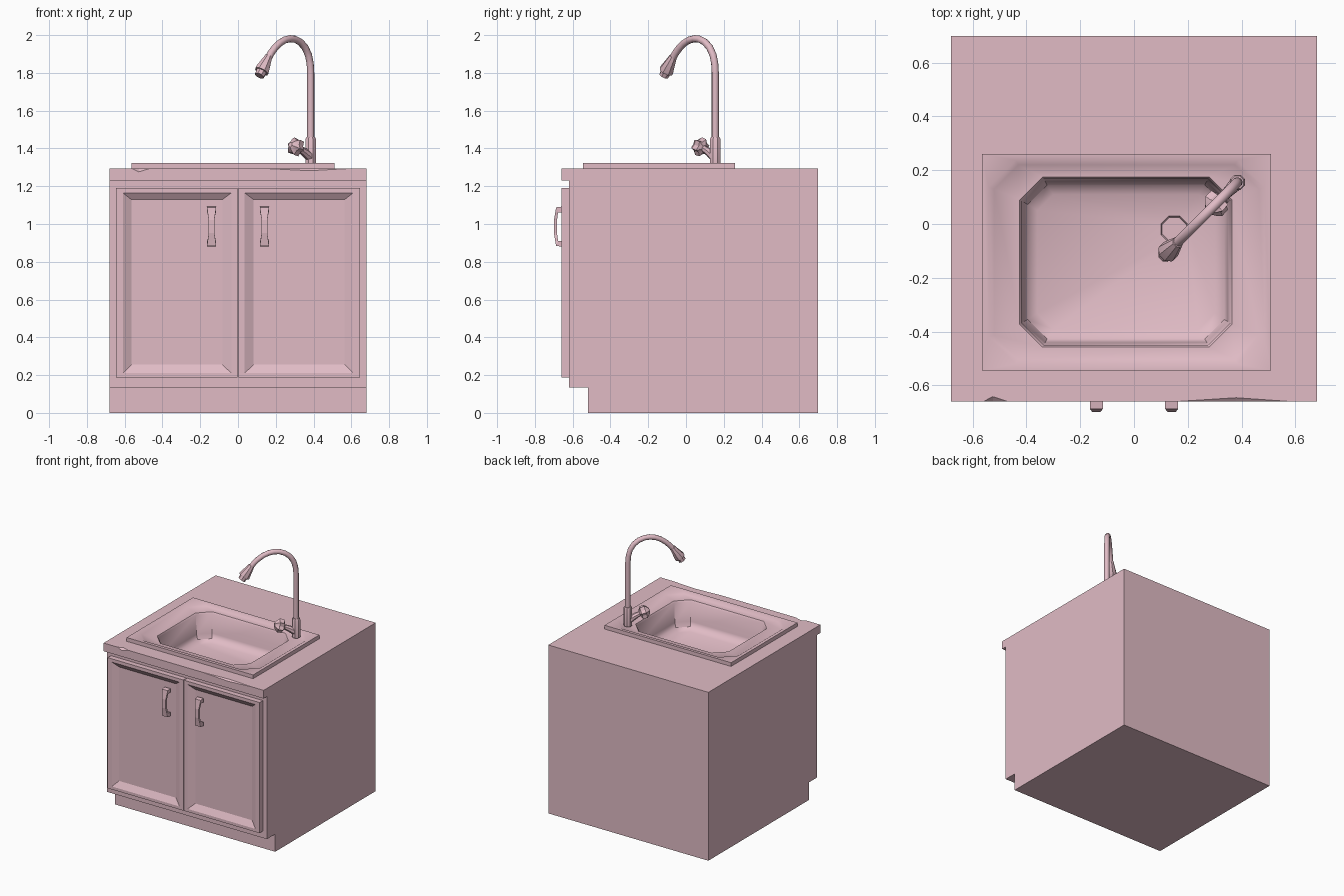
import bpy, bmesh, math
from mathutils import Vector

if "Cube" in bpy.data.objects:
    bpy.data.objects.remove(bpy.data.objects["Cube"])

pink = bpy.data.materials.new("pink")
pink.diffuse_color = (0.75, 0.5, 0.56, 1)
pink.use_nodes = True
pink.node_tree.nodes["Principled BSDF"].inputs["Base Color"].default_value = pink.diffuse_color


def finish(name, bm, smooth=None):
    bmesh.ops.remove_doubles(bm, verts=bm.verts, dist=1e-5)
    bmesh.ops.recalc_face_normals(bm, faces=bm.faces)
    me = bpy.data.meshes.new(name)
    bm.to_mesh(me)
    bm.free()
    ob = bpy.data.objects.new(name, me)
    bpy.context.collection.objects.link(ob)
    me.materials.append(pink)
    if smooth:
        bpy.ops.object.select_all(action='DESELECT')
        ob.select_set(True)
        bpy.context.view_layer.objects.active = ob
        bpy.ops.object.shade_smooth_by_angle(angle=math.radians(smooth))
    return ob


def loft(name, rings, smooth=None, caps=(True, True)):
    """Skin a list of closed rings that share the same point count."""
    bm = bmesh.new()
    vs = [[bm.verts.new(p) for p in r] for r in rings]
    n = len(rings[0])
    for a, b in zip(vs, vs[1:]):
        for i in range(n):
            j = (i + 1) % n
            bm.faces.new((a[i], a[j], b[j], b[i]))
    if caps[0]:
        bm.faces.new(vs[0][::-1])
    if caps[1]:
        bm.faces.new(vs[-1])
    return finish(name, bm, smooth)


def chamfered(x0, x1, y0, y1, c, z):
    return [(x0 + c, y0, z), (x1 - c, y0, z), (x1, y0 + c, z), (x1, y1 - c, z),
            (x1 - c, y1, z), (x0 + c, y1, z), (x0, y1 - c, z), (x0, y0 + c, z)]


def subtract(ob, cutter):
    mod = ob.modifiers.new("cut", 'BOOLEAN')
    mod.operation = 'DIFFERENCE'
    mod.solver = 'EXACT'
    mod.object = cutter
    bpy.context.view_layer.objects.active = ob
    bpy.ops.object.modifier_apply(modifier=mod.name)
    bpy.data.objects.remove(cutter)


# cabinet body with toe kick and overhanging counter, one extruded profile
side = [(-.52, 0), (.70, 0), (.70, 1.293), (-.66, 1.293), (-.66, 1.23),
        (-.62, 1.23), (-.62, .135), (-.52, .135)]
body = loft("cabinet_body", [[(x, y, z) for y, z in side] for x in (-.68, .68)])

# hole for the basin
subtract(body, loft("basin_cutter", [chamfered(-.47, .41, -.49, .21, .06, z) for z in (1.04, 1.4)]))

# two shallow chips in the counter's front edge
for x0, x1, xm, drop, back in ((-.56, -.47, -.525, .017, .018), (.16, .58, .38, .011, .014)):
    bm = bmesh.new()
    for p in ((x0, -.66, 1.293), (x1, -.66, 1.293), (xm, -.66, 1.293 - drop),
              (xm, -.66 + back, 1.293), (xm, -.70, 1.33)):
        bm.verts.new(p)
    bmesh.ops.convex_hull(bm, input=bm.verts)
    subtract(body, finish("chip_cutter", bm))

# sink: raised rim, sunken ledge, basin and floor falling to the drain
loft("sink_basin", [
    chamfered(-.565, .51, -.545, .26, 0, 1.285),
    chamfered(-.565, .51, -.545, .26, 0, 1.322),
    chamfered(-.54, .485, -.52, .237, .10, 1.322),
    chamfered(-.52, .465, -.503, .22, .09, 1.308),
    chamfered(-.425, .365, -.458, .175, .085, 1.305),
    chamfered(-.418, .358, -.45, .168, .082, 1.293),
    chamfered(-.408, .348, -.44, .158, .078, 1.15),
    chamfered(-.395, .335, -.427, .145, .072, 1.115),
    chamfered(-.36, .30, -.392, .11, .06, 1.095),
    chamfered(.10, .20, -.07, .03, .03, 1.085),
    chamfered(.105, .195, -.065, .025, .027, 1.075)], 40, (False, True))


def door_ring(s, x0, x1, z0, z1, y):
    return [(s * x0, y, z0), (s * x1, y, z0), (s * x1, y, z1), (s * x0, y, z1)]


for s, label in ((-1, "left"), (1, "right")):
    # door: flat frame, sloped moulding, sunken panel
    loft(label + "_door", [
        door_ring(s, .003, .645, .187, 1.19, -.615),
        door_ring(s, .003, .645, .187, 1.19, -.66),
        door_ring(s, .035, .61, .21, 1.165, -.66),
        door_ring(s, .082, .565, .255, 1.13, -.635)])

    # pull handle: outer (y, z), inner (y, z), half width at each station
    half = [((-.655, 1.092), (-.655, 1.062), .024),
            ((-.688, 1.088), (-.677, 1.062), .024),
            ((-.692, 1.062), (-.678, 1.056), .021),
            ((-.699, 1.02), (-.683, 1.02), .015)]
    low = [((a[0], 1.972 - a[1]), (b[0], 1.972 - b[1]), w) for a, b, w in half[::-1]]
    loft(label + "_handle", [
        [(s * .14 - w, *a), (s * .14 + w, *a), (s * .14 + w, *b), (s * .14 - w, *b)]
        for a, b, w in half + low])

# tap parts all lie in one diagonal plane: s runs toward the spout, z is up
OX, OY = .385, .155
SIDE = Vector((1, -1, 0)).normalized()


def tap_part(name, stations, sides, lobe=1.0, smooth=40):
    pts = [Vector((OX - s, OY - s, z)) for s, z, r in stations]
    n = len(pts)
    rings = []
    for i, p in enumerate(pts):
        t = (pts[min(i + 1, n - 1)] - pts[max(i - 1, 0)]).normalized()
        up = SIDE.cross(t)
        ring = []
        for k in range(sides):
            a = math.tau * (k + .5) / sides
            r = stations[i][2] * (lobe if k % 2 else 1)
            ring.append(p + (SIDE * math.cos(a) + up * math.sin(a)) * r)
        rings.append(ring)
    return loft(name, rings, smooth)


tap_part("tap_base", [(0, 1.315, .03), (0, 1.45, .03), (0, 1.46, .025)], 8)
arc = [(0, 1.45), (0, 1.80), (.003, 1.85), (.012, 1.895), (.03, 1.935), (.055, 1.963),
       (.083, 1.978), (.11, 1.981), (.138, 1.974), (.165, 1.957), (.19, 1.932),
       (.21, 1.905), (.226, 1.875)]
tap_part("tap_spout", [(s, z, .019) for s, z in arc], 10, smooth=60)
tap_part("spray_head", [(.222, 1.888, .021), (.228, 1.874, .024), (.257, 1.815, .040),
                        (.261, 1.807, .038)], 8)
tap_part("spray_nozzle", [(.258, 1.812, .029), (.272, 1.785, .027)], 8)

# valve arm and lobed knob
tap_part("valve_arm", [(.0, 1.352, .028), (.035, 1.382, .022), (.075, 1.41, .015)], 8)
tap_part("valve_knob", [(.058, 1.40, .022), (.066, 1.403, .048), (.088, 1.412, .050),
                        (.10, 1.417, .034), (.108, 1.42, .016)], 12, lobe=.72, smooth=30)
